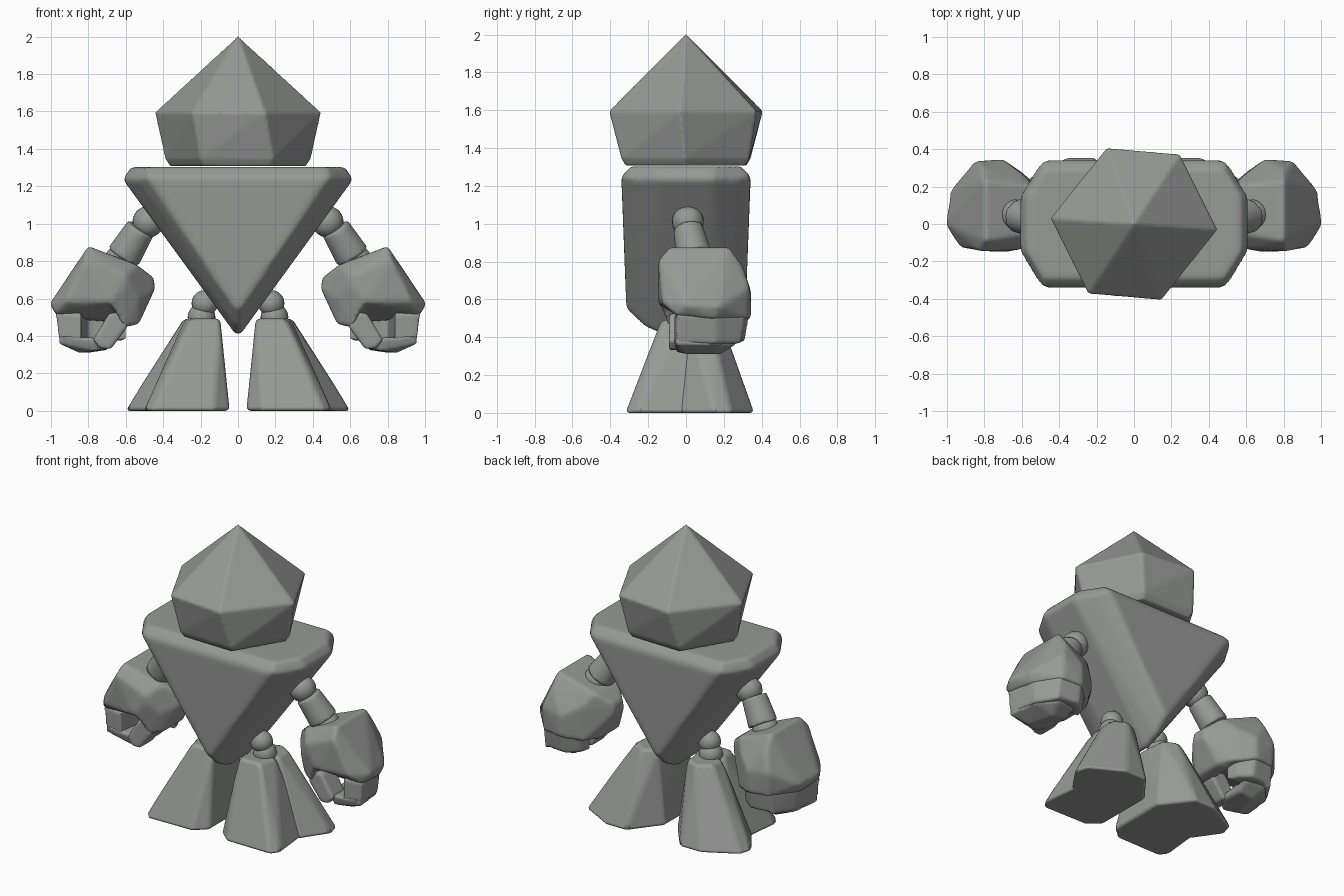
import bpy, bmesh, math
from mathutils import Vector

stone = bpy.data.materials.new("grey stone")
stone.diffuse_color = (0.31, 0.32, 0.31, 1)


def finish(name, bm, mirror=True, voxel=0.0, rounds=4, bevel=0.0):
    bmesh.ops.recalc_face_normals(bm, faces=bm.faces[:])
    me = bpy.data.meshes.new(name)
    bm.to_mesh(me)
    bm.free()
    for p in me.polygons:
        p.use_smooth = True
    me.materials.append(stone)
    ob = bpy.data.objects.new(name, me)
    bpy.context.collection.objects.link(ob)
    if voxel:  # fuse the blocks and wear their edges round
        r = ob.modifiers.new("fuse", 'REMESH')
        r.mode = 'VOXEL'
        r.voxel_size = voxel
        r.use_smooth_shade = True
        s = ob.modifiers.new("wear", 'SMOOTH')
        s.factor = 0.5
        s.iterations = rounds
    if bevel:
        b = ob.modifiers.new("bevel", 'BEVEL')
        b.width = bevel
        b.segments = 3
        b.limit_method = 'ANGLE'
        b.angle_limit = math.radians(15)
        b.harden_normals = True
    if mirror:
        m = ob.modifiers.new("mirror", 'MIRROR')
        m.use_mirror_merge = False
    return ob


def add_hull(bm, pts):
    vs = [bm.verts.new(p) for p in pts]
    bmesh.ops.convex_hull(bm, input=vs)
    loose = [v for v in bm.verts if not v.link_faces]
    bmesh.ops.delete(bm, geom=loose, context='VERTS')


def blocks(name, hulls, **kw):
    bm = bmesh.new()
    for pts in hulls:
        add_hull(bm, pts)
    bmesh.ops.dissolve_limit(bm, angle_limit=math.radians(4), verts=bm.verts[:],
                             edges=bm.edges[:])
    return finish(name, bm, **kw)


def ball(name, c, r):
    bm = bmesh.new()
    bmesh.ops.create_uvsphere(bm, u_segments=24, v_segments=14, radius=r)
    bmesh.ops.translate(bm, verts=bm.verts[:], vec=c)
    return finish(name, bm)


def rod(name, a, b, r1, r2):
    a, b = Vector(a), Vector(b)
    bm = bmesh.new()
    bmesh.ops.create_cone(bm, cap_ends=True, segments=24, radius1=r1, radius2=r2,
                          depth=(b - a).length)
    rot = (b - a).to_track_quat('Z', 'Y').to_matrix()
    bmesh.ops.rotate(bm, verts=bm.verts[:], matrix=rot)
    bmesh.ops.translate(bm, verts=bm.verts[:], vec=(a + b) / 2)
    return finish(name, bm, voxel=0.012, rounds=3)


def ring(r, z, start):
    return [(r * math.cos(math.radians(start + 60 * k)),
             r * math.sin(math.radians(start + 60 * k)), z) for k in range(6)]


# Head: six-sided gem, wide in the middle
brow = [(s * x, s * y, 1.595) for s in (-1, 1)
        for x, y in ((0.445, -0.03), (0.245, 0.372), (-0.145, 0.406))]
blocks("head", [[(0, 0, 2.003)] + brow + ring(0.39, 1.345, -1)
                + ring(0.365, 1.308, -1)], mirror=False, voxel=0.0113, rounds=1)

# Torso: thick inverted triangle, narrower toward front and back
torso = []
for s in (-1, 1):
    for sx in (-1, 1):
        torso += [(sx * x, s * y, z) for x, y, z in (
            (0.57, 0.15, 1.303), (0.615, 0.14, 1.237), (0.015, 0.12, 0.412),
            (0.48, 0.29, 1.303), (0.485, 0.342, 1.25), (0.535, 0.275, 1.235),
            (0.015, 0.315, 0.55), (0.015, 0.22, 0.46))]
blocks("torso", [torso], mirror=False, voxel=0.018, rounds=3)

# Arms
ball("shoulders", (0.48, 0.01, 1.01), 0.084)
rod("upper_arms", (0.52, 0.01, 0.975), (0.612, 0.045, 0.825), 0.08, 0.094)
ball("elbows", (0.635, 0.05, 0.80), 0.082)

# Forearm blocks, open below the front, with a thumb base on the inner side
blocks("forearms", [
    [(0.80, -0.09, 0.88), (0.80, 0.23, 0.88), (0.54, -0.05, 0.78), (0.54, 0.2, 0.78),
     (0.45, 0.04, 0.71), (0.45, 0.13, 0.71), (0.445, 0.03, 0.65), (0.445, 0.13, 0.65),
     (0.82, -0.145, 0.81), (0.60, -0.135, 0.72), (0.80, 0.30, 0.78), (0.60, 0.27, 0.70),
     (0.70, 0.345, 0.64), (0.85, 0.335, 0.66), (0.70, 0.345, 0.495), (0.84, 0.325, 0.50),
     (0.59, 0.27, 0.47), (0.53, 0.17, 0.465), (0.53, -0.08, 0.60),
     (1.008, 0, 0.57), (0.98, 0.18, 0.56), (0.93, -0.125, 0.58), (0.68, -0.15, 0.58),
     (0.97, -0.05, 0.515), (0.96, 0.15, 0.495)],
    [(0.445, 0.03, 0.65), (0.445, 0.13, 0.65), (0.53, -0.04, 0.465), (0.53, 0.17, 0.465),
     (0.61, -0.09, 0.445), (0.61, 0.2, 0.455), (0.68, -0.145, 0.58), (0.66, 0.2, 0.58),
     (0.60, -0.135, 0.68), (0.53, -0.08, 0.6)],
], voxel=0.014, rounds=5)

# Hands: wrapping outer slab, curled lower slab and thumb
blocks("knuckles", [
    [(x, y, z) for z, o in ((0.525, 0.0), (0.365, 0.02)) for x, y in (
        (0.84, -0.06), (0.975 - o, -0.05), (0.955 - o, 0.16), (0.85, 0.315 - o), (0.80, 0.2))],
    [(x, y, z) for z, o in ((0.525, 0.0), (0.375, 0.025)) for x, y in (
        (0.60, 0.18), (0.62, 0.27 - o), (0.70, 0.335 - o), (0.85, 0.315 - o), (0.92, 0.18))],
], voxel=0.012, rounds=4)
blocks("fingertips", [
    [(0.955, -0.06, 0.40), (0.96, -0.05, 0.36), (0.935, 0.16, 0.36), (0.84, 0.28, 0.37),
     (0.68, 0.26, 0.38), (0.70, -0.02, 0.38), (0.76, -0.07, 0.39), (0.76, -0.05, 0.32),
     (0.85, 0.0, 0.31), (0.80, 0.18, 0.31), (0.69, 0.03, 0.33), (0.70, 0.18, 0.325)],
], voxel=0.012, rounds=4)
blocks("thumbs", [
    [(x, y, z) for y in (-0.09, 0.05) for x, z in (
        (0.59, 0.45), (0.62, 0.53), (0.69, 0.52), (0.775, 0.38), (0.74, 0.335), (0.68, 0.33))],
], voxel=0.012, rounds=4)

# Hips and legs
ball("hips", (0.178, 0.0, 0.575), 0.07)
ball("ankles", (0.195, 0.01, 0.50), 0.074)


def lobe(base, top):
    return [(x, y, 0.0) for x, y in base] + [(x, y, 0.492) for x, y in top]


blocks("front_feet", [lobe(
    [(0.045, -0.24), (0.13, -0.315), (0.46, -0.32), (0.505, -0.26), (0.47, 0.08),
     (0.045, 0.15)],
    [(0.095, -0.13), (0.255, -0.13), (0.285, 0.0), (0.095, 0.05)])], bevel=0.022)
blocks("rear_feet", [lobe(
    [(0.045, -0.1), (0.48, -0.03), (0.605, 0.15), (0.58, 0.24), (0.36, 0.36), (0.2, 0.36),
     (0.045, 0.16)],
    [(0.095, 0), (0.285, 0.02), (0.29, 0.13), (0.2, 0.185), (0.11, 0.14)])], bevel=0.022)
